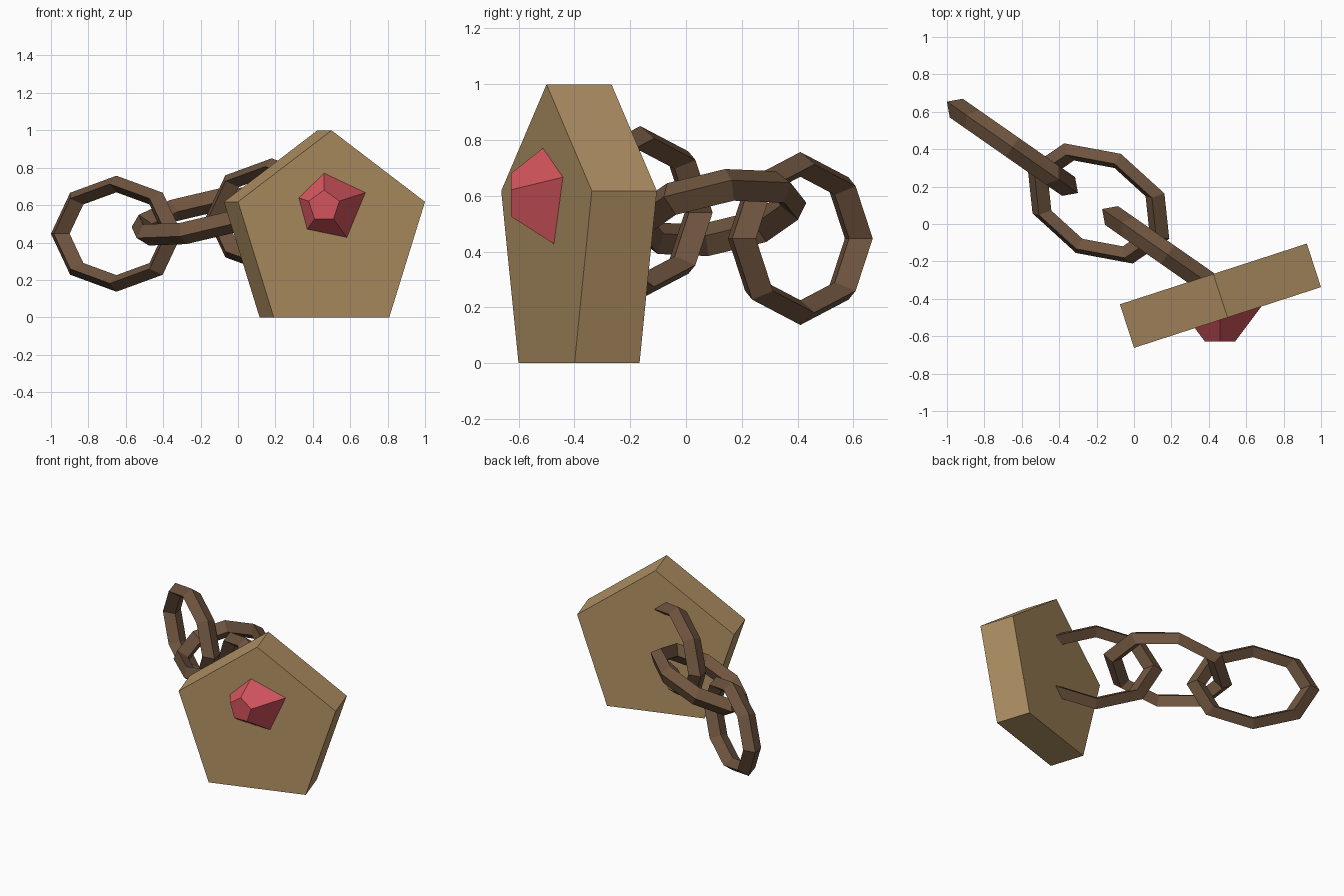
import bpy, bmesh
from math import sin, cos, pi, radians
from mathutils import Vector

if "Cube" in bpy.data.objects:
    bpy.data.objects.remove(bpy.data.objects["Cube"])


def material(name, rgb):
    m = bpy.data.materials.new(name)
    m.diffuse_color = (*rgb, 1)
    m.use_nodes = True
    m.node_tree.nodes["Principled BSDF"].inputs["Base Color"].default_value = m.diffuse_color
    return m


def make(name, rings, mat, closed=False):
    """Skin a list of equal-length point loops; cap the ends unless closed."""
    bm = bmesh.new()
    loops = [[bm.verts.new(p) for p in r] for r in rings]
    pairs = list(zip(loops, loops[1:]))
    if closed:
        pairs.append((loops[-1], loops[0]))
    else:
        bm.faces.new(loops[0])
        bm.faces.new(loops[-1])
    n = len(loops[0])
    for a, b in pairs:
        for i in range(n):
            j = (i + 1) % n
            bm.faces.new((a[i], a[j], b[j], b[i]))
    bmesh.ops.recalc_face_normals(bm, faces=bm.faces)
    mesh = bpy.data.meshes.new(name)
    bm.to_mesh(mesh)
    bm.free()
    ob = bpy.data.objects.new(name, mesh)
    mesh.materials.append(mat)
    bpy.context.collection.objects.link(ob)
    return ob


def pentagon(center, radius, across):
    c, up = Vector(center), Vector((0, 0, 1))
    return [c + radius * (sin(i * 2 * pi / 5) * across + cos(i * 2 * pi / 5) * up)
            for i in range(5)]


def link(name, center, long_axis, short_axis, mat):
    """Flattened eight-sided ring with a diamond cross-section."""
    c = Vector(center)
    u = Vector(long_axis).normalized()
    v = Vector(short_axis).normalized()
    n = u.cross(v).normalized()
    major, minor, squash = 0.366, 0.061, 0.726
    rings = []
    for i in range(8):
        a = i * pi / 4
        out = cos(a) * u + squash * sin(a) * v
        rings.append([c + (major + minor * cos(k * pi / 2)) * out
                      + minor * sin(k * pi / 2) * n for k in range(4)])
    return make(name, rings, mat, closed=True)


wood = material("tan", (0.45, 0.29, 0.13))
metal = material("dark_brown", (0.16, 0.09, 0.05))
red = material("red", (0.65, 0.09, 0.11))

# pendant: thick pentagon turned 18 degrees
turn = radians(18)
across = Vector((cos(turn), sin(turn), 0))
back = Vector((-sin(turn), cos(turn), 0))
front_center = Vector((0.5, -0.5, 0.447))
make("pendant", [pentagon(front_center, 0.5525, across),
                 pentagon(front_center + 0.245 * back, 0.5525, across)], wood)

# gem: truncated pentagonal cone sunk into the pendant
x_axis = Vector((1, 0, 0))
make("gem", [pentagon((0.46, -0.627, 0.595), 0.086, x_axis),
             pentagon((0.46, -0.41, 0.595), 0.257, x_axis)], red)

# chain links
chain = (0.82, -0.572, 0)
link("outer_link", (-0.65, 0.41, 0.447), chain, (0, 0, 1), metal)
link("middle_link", (-0.19, 0.11, 0.54), (0.38, -0.19, 0.057), (0.12, 0.265, 0.107), metal)
link("inner_link", (0.18, -0.164, 0.54), chain, (0, 0, 1), metal)
